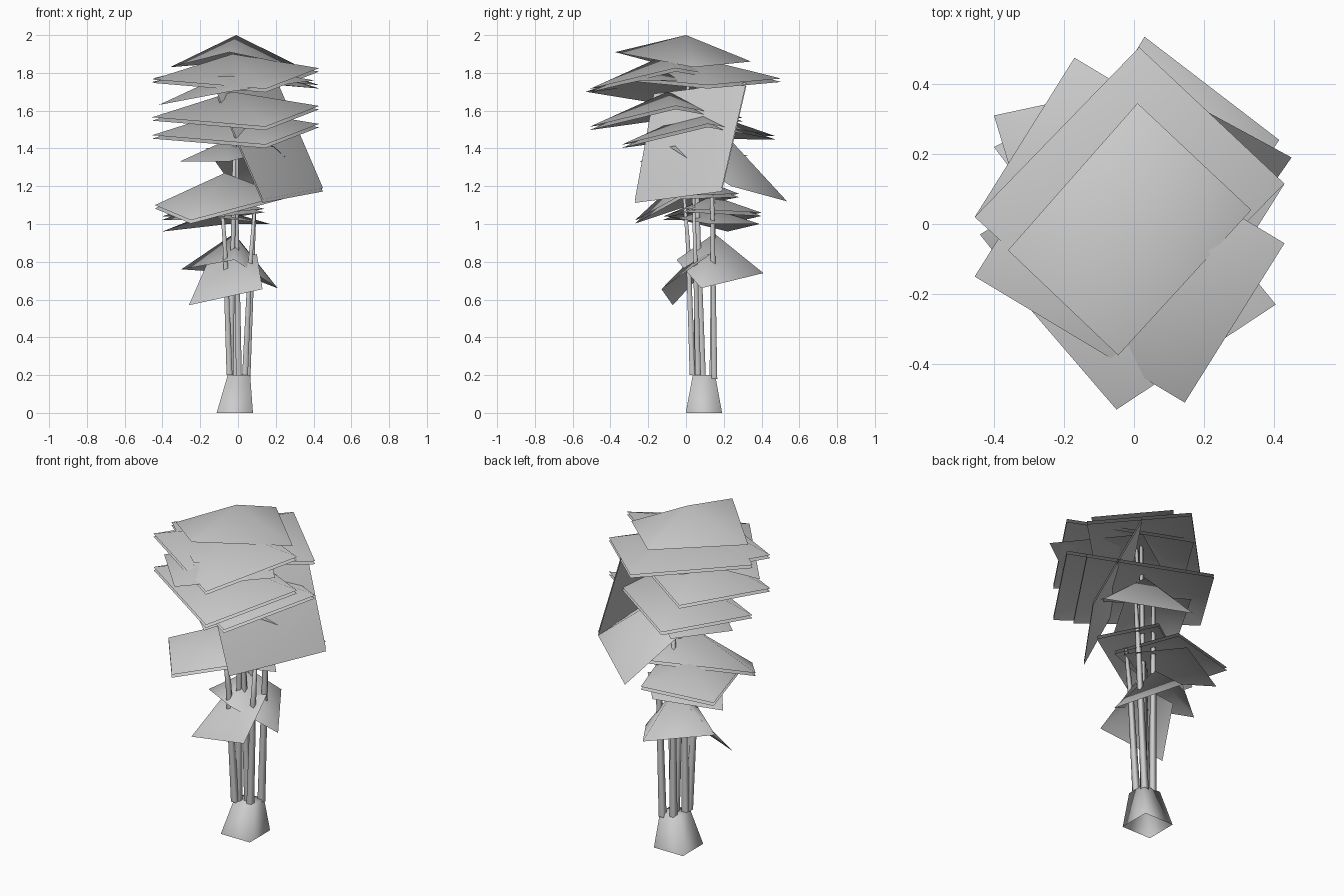
import bpy
from math import cos, sin, pi
from mathutils import Vector


def make(name, verts, faces):
    me = bpy.data.meshes.new(name)
    me.from_pydata([tuple(v) for v in verts], [], faces)
    me.update()
    me.shade_smooth()
    ob = bpy.data.objects.new(name, me)
    bpy.context.collection.objects.link(ob)
    return ob


# Leaf sheet: four corners round a raised centre; layers adds a close twin below
def leaf(name, corners, apex, layers=1):
    verts, faces = [], []
    for k in range(layers):
        d = Vector((0, 0, -0.018 * k))
        o = len(verts)
        verts += [Vector(c) + d for c in corners] + [Vector(apex) + d]
        faces += [(o + i, o + (i + 1) % 4, o + 4) for i in range(4)]
    return make(name, verts, faces)


# Tapered square tube used for the base and stems
def tube(name, path, radii, sides=4):
    verts, faces = [], []
    for (x, y, z), r in zip(path, radii):
        for i in range(sides):
            a = 2 * pi * (i + 0.5) / sides
            verts.append((x + r * cos(a), y + r * sin(a), z))
    for k in range(len(path) - 1):
        for i in range(sides):
            j = (i + 1) % sides
            a = k * sides
            faces.append((a + i, a + j, a + sides + j, a + sides + i))
    faces.append(tuple(range(len(verts) - sides, len(verts))))
    return make(name, verts, faces)


# Root base
tube("trunk_base", [(-0.017, 0.095, 0), (0.005, 0.095, 0.2)], [0.136, 0.084])

# Stems fanning out of the base into the crown
stems = [
    ((-0.04, 0.06, 0.17), (-0.025, 0.05, 1.0), (-0.01, 0.0, 1.9)),
    ((-0.015, 0.14, 0.17), (-0.015, 0.145, 0.95), (-0.02, 0.14, 1.45)),
    ((0.005, 0.09, 0.17), (-0.01, 0.06, 1.1), (0.0, 0.06, 1.84)),
    ((0.05, 0.15, 0.18), (0.085, 0.14, 1.05), (0.1, 0.13, 1.4)),
    ((0.035, 0.065, 0.15), (0.065, 0.05, 0.8), (0.09, 0.04, 1.1)),
    ((-0.045, 0.035, 0.2), (-0.07, 0.01, 0.9), (-0.09, -0.01, 1.15)),
]
for i, p in enumerate(stems):
    tube(f"stem_{i + 1}", p, [0.022, 0.016, 0.01])

# Top leaf
leaf("top_leaf", [(-0.36, -0.075, 1.83), (-0.045, -0.375, 1.91),
                  (0.335, 0.04, 1.83), (0.01, 0.345, 1.86)], (-0.01, 0, 2.0))

# Three matching broad leaves stacked in the crown
for i, (dy, dz) in enumerate([(0, 0), (0, -0.2), (0.17, -0.295)]):
    leaf(f"broad_leaf_{i + 1}",
         [(-0.455, -0.15 + dy, 1.765 + dz), (0.145, -0.51 + dy, 1.715 + dz),
          (0.43, -0.055 + dy, 1.825 + dz), (-0.17, 0.305 + dy, 1.76 + dz)],
         (-0.03, -0.1 + dy, 1.9 + dz), 2)

# Remaining crown leaves
leaf("back_upper_leaf", [(-0.455, 0.02, 1.77), (-0.04, -0.36, 1.78),
                         (0.43, 0.115, 1.735), (0.015, 0.505, 1.77)],
     (0, 0.06, 1.88), 2)
leaf("front_upper_leaf", [(-0.42, -0.1, 1.63), (-0.05, -0.53, 1.7),
                          (0.405, -0.23, 1.76), (0.08, 0.17, 1.76)],
     (0.01, -0.17, 1.83))

# Two steep drooping leaves on the right and back
leaf("right_droop_leaf", [(0.13, -0.27, 1.13), (0.45, 0.19, 1.19),
                          (0.21, 0.32, 1.75), (-0.11, -0.17, 1.69)],
     (0.2, -0.01, 1.46), 2)
leaf("back_droop_leaf", [(0.19, -0.09, 1.41), (0.415, 0.24, 1.2),
                         (0.03, 0.535, 1.12), (-0.17, 0.2, 1.4)],
     (0.12, 0.24, 1.44))

# Middle leaves
leaf("left_middle_leaf", [(-0.31, 0.0, 1.33), (-0.05, -0.25, 1.33),
                          (0.14, 0.1, 1.38), (-0.13, 0.33, 1.36)],
     (-0.07, 0.05, 1.44))
leaf("middle_leaf_1", [(-0.44, -0.03, 1.1), (-0.25, -0.27, 1.02),
                       (0.24, -0.03, 1.15), (0.06, 0.28, 1.16)],
     (-0.07, 0.0, 1.27), 2)
leaf("middle_leaf_2", [(-0.4, 0.31, 1.04), (-0.27, -0.12, 1.04),
                       (0.14, 0.0, 1.08), (0.02, 0.4, 1.06)],
     (-0.12, 0.14, 1.15), 2)
leaf("middle_leaf_3", [(-0.4, 0.22, 0.96), (-0.16, -0.1, 1.04),
                       (0.17, 0.12, 1.0), (-0.05, 0.39, 1.0)],
     (-0.1, 0.15, 1.08))

# Low leaves round the bare stems
leaf("low_front_leaf", [(-0.26, -0.07, 0.57), (0.13, -0.13, 0.655),
                        (0.1, 0.13, 0.84), (-0.16, 0.14, 0.8)],
     (-0.03, 0.04, 0.83))
leaf("low_back_leaf", [(-0.3, 0.15, 0.76), (-0.02, -0.05, 0.81),
                       (0.21, 0.08, 0.66), (0.0, 0.41, 0.74)],
     (-0.02, 0.15, 0.95))
